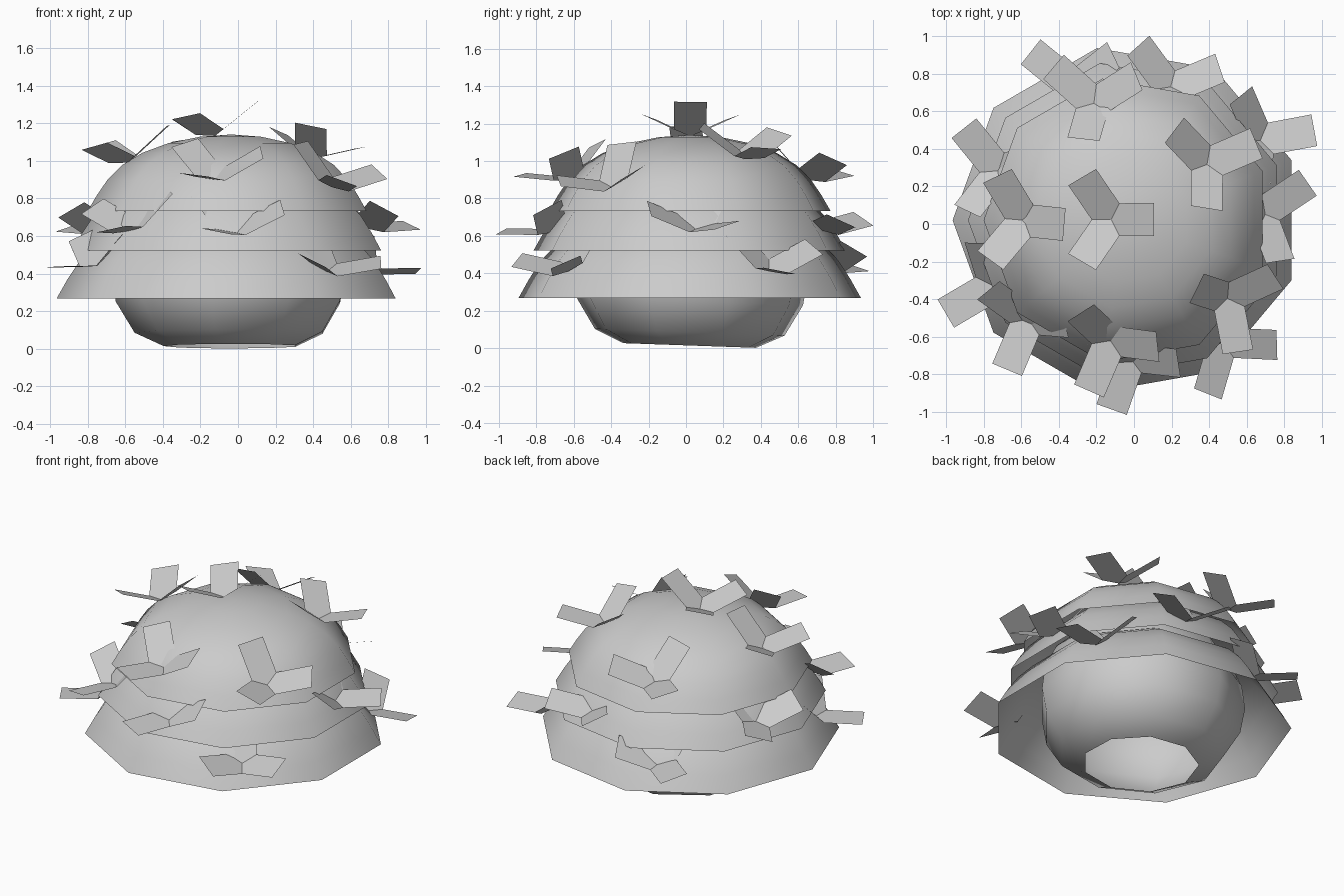
import bpy, bmesh, math
from mathutils import Vector, Matrix

if "Cube" in bpy.data.objects:
    bpy.data.objects.remove(bpy.data.objects["Cube"])

CX, CY, SIDES = -0.035, 0.02, 9
# Normalised dome profile: radius, height
DOME = [(1, 0), (.938, .2), (.865, .4), (.76, .6), (.62, .76), (.44, .885), (.22, .97), (0, 1)]


def finish(bm, name, smooth=True):
    me = bpy.data.meshes.new(name)
    bm.to_mesh(me)
    bm.free()
    for p in me.polygons:
        p.use_smooth = smooth
    ob = bpy.data.objects.new(name, me)
    bpy.context.collection.objects.link(ob)
    return ob


def lathe(name, profile, tilt=0.0):
    """Open nine-sided surface of revolution, closed only at its apex."""
    bm = bmesh.new()
    rings = []
    for r, z in profile:
        if r == 0:
            rings.append([bm.verts.new((CX, CY, z))])
            continue
        ring = []
        for i in range(SIDES):
            a = math.radians(180 + 360 / SIDES * i)
            y = r * math.sin(a)
            ring.append(bm.verts.new((CX + r * math.cos(a), CY + y, z - tilt * y)))
        rings.append(ring)
    for lo, hi in zip(rings, rings[1:]):
        for i in range(SIDES):
            j = (i + 1) % SIDES
            if len(hi) == 1:
                bm.faces.new((lo[i], lo[j], hi[0]))
            else:
                bm.faces.new((lo[i], lo[j], hi[j], hi[i]))
    return finish(bm, name)


# Overlapping foliage domes: rim radius, rim height, dome height
shells = {"lower": (.93, .267, .51), "middle": (.848, .522, .46), "upper": (.765, .732, .408)}
for key, (R, z0, h) in shells.items():
    lathe(key + "_foliage_dome", [(r * R, z0 + z * h) for r, z in DOME])

# Inner ball, open at the bottom
lathe("inner_ball", [(.36, .014), (.515, .085), (.615, .25), (.645, .42), (.625, .58),
                     (.55, .74), (.41, .87), (.22, .95), (0, .98)], .035)


def leaf_cluster(name, shell, angle, z, spin, inset=.01):
    """Three upturned leaves meeting along a Y, leaning half as much as the dome."""
    R, z0, h = shells[shell]
    t = (z - z0) / h
    for (r1, h1), (r2, h2) in zip(DOME, DOME[1:]):
        if h1 <= t <= h2:
            r = R * (r1 + (r2 - r1) * (t - h1) / (h2 - h1)) - inset
            lean = max(math.radians(12), .5 * math.atan2((h2 - h1) * h, (r1 - r2) * R))
            break
    a = math.radians(angle)
    n = Vector((math.sin(lean) * math.cos(a), math.sin(lean) * math.sin(a), math.cos(lean)))
    rot = Vector((0, 0, 1)).rotation_difference(n).to_matrix().to_4x4()
    place = Matrix.Translation((CX + r * math.cos(a), CY + r * math.sin(a), z)) @ rot
    place = place @ Matrix.Rotation(math.radians(spin), 4, 'Z')
    bm = bmesh.new()
    rise = math.tan(math.radians(27))
    for k in range(3):
        turn = Matrix.Rotation(math.radians(120 * k), 4, 'Z')
        outline = [(0, 0), (.05, -.087), (.26, -.087), (.26, .087), (.05, .087)]
        bm.faces.new([bm.verts.new(place @ turn @ Vector((x, y, x * rise))) for x, y in outline])
    bmesh.ops.remove_doubles(bm, verts=bm.verts, dist=.001)
    finish(bm, name, False)


# Leaf clusters: dome, angle around, height, spin, inset
clusters = [
    ("upper", 178, 1.133, 0), ("upper", 180, .99, -5), ("upper", 35, 1.01, 22),
    ("upper", 106, .90, 22), ("upper", 262, .90, 5), ("upper", 322, .86, 35),
    ("middle", 3, .64, 38, .06), ("middle", 72, .63, 15, .05), ("middle", 159, .63, 5, .05),
    ("middle", 225, .63, 10, .04), ("middle", 271, .62, 8, .06),
    ("lower", 31, .41, 8, .02), ("lower", 112, .42, 25, .07), ("lower", 206, .44, -29, .03),
    ("lower", 308, .41, 5, .02),
]
for i, c in enumerate(clusters):
    leaf_cluster(f"leaf_cluster_{i + 1}", *c)
